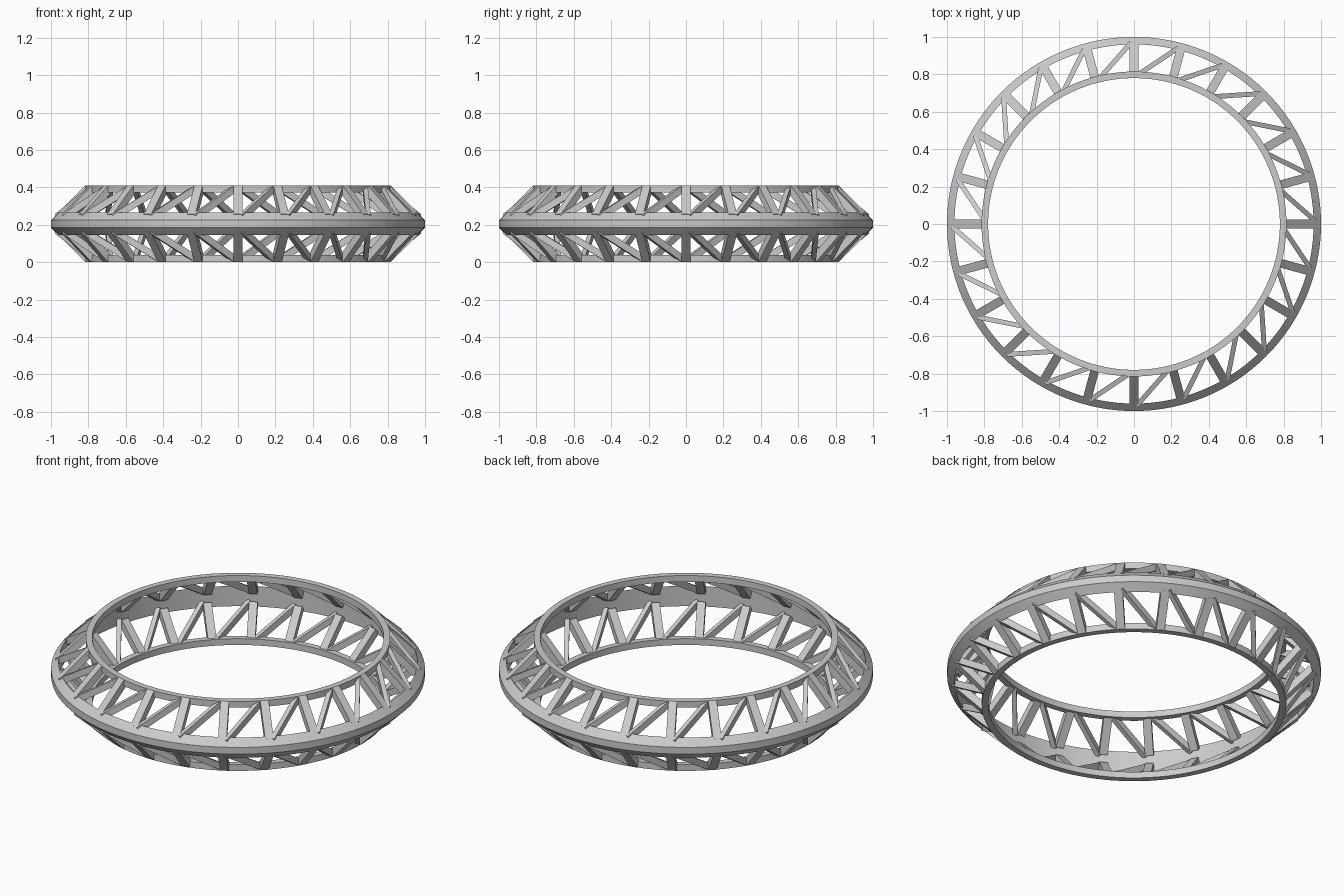
import bpy, bmesh
from math import cos, sin, radians, tau
from mathutils import Vector

if "Cube" in bpy.data.objects:
    bpy.data.objects.remove(bpy.data.objects["Cube"])

MID = 0.205      # height of the mirror plane
BAYS = 24
SEG = 128


def finish(name, bm, smooth=False):
    bmesh.ops.recalc_face_normals(bm, faces=bm.faces)
    me = bpy.data.meshes.new(name)
    bm.to_mesh(me)
    bm.free()
    ob = bpy.data.objects.new(name, me)
    bpy.context.collection.objects.link(ob)
    if smooth:
        bpy.ops.object.select_all(action='DESELECT')
        ob.select_set(True)
        bpy.context.view_layer.objects.active = ob
        bpy.ops.object.shade_smooth_by_angle(angle=radians(25))
    return ob


def lathe(name, profile):
    """Closed (r, z) profile swept round the z axis."""
    bm = bmesh.new()
    loops = [[bm.verts.new((r * cos(tau * i / SEG), r * sin(tau * i / SEG), z))
              for r, z in profile] for i in range(SEG)]
    n = len(profile)
    for i in range(SEG):
        a, b = loops[i], loops[(i + 1) % SEG]
        for j in range(n):
            k = (j + 1) % n
            bm.faces.new((a[j], b[j], b[k], a[k]))
    return finish(name, bm, True)


def polar(r, deg, z):
    return Vector((r * cos(radians(deg)), r * sin(radians(deg)), z))


def beam(bm, a, b, side, width, depth):
    """Box from a to b; width lies along side, depth across it."""
    d = (b - a).normalized()
    s = (side - d * side.dot(d)).normalized()
    t = d.cross(s)
    ends = [[bm.verts.new(p + s * (u * width / 2) + t * (v * depth / 2))
             for u, v in ((-1, -1), (1, -1), (1, 1), (-1, 1))] for p in (a, b)]
    bm.faces.new(ends[0])
    bm.faces.new(ends[1])
    for i in range(4):
        j = (i + 1) % 4
        bm.faces.new((ends[0][i], ends[0][j], ends[1][j], ends[1][i]))


# Outer belt with bevelled rim
lathe("outer_belt", [(0.96, MID - 0.06), (1.0, MID - 0.02), (1.0, MID + 0.02),
                     (0.96, MID + 0.06)])

for name, s in (("upper", 1), ("lower", -1)):
    # Inner hoop
    lathe(name + "_hoop", [(0.78, MID + s * 0.168), (0.815, MID + s * 0.168),
                           (0.815, MID + s * 0.205), (0.78, MID + s * 0.205)])
    struts, braces = bmesh.new(), bmesh.new()
    for i in range(BAYS):
        ang = i * 360 / BAYS
        tangent = polar(1, ang + 90, 0)
        # Radial strut, outer face flush with the cone
        beam(struts, polar(0.801, ang, MID + s * 0.191),
             polar(0.955, ang, MID + s * 0.037), tangent, 0.046, 0.04)
        # Diagonal brace, thin in plan and deep in elevation
        a = polar(0.798, ang - 1.5, MID + s * 0.188)
        b = polar(0.965, ang - 13.8, MID + s * 0.035)
        flat = (b - a).cross(Vector((0, 0, 1)))
        beam(braces, a, b, flat, 0.026, 0.036)
    finish(name + "_radial_struts", struts)
    finish(name + "_diagonal_braces", braces)
